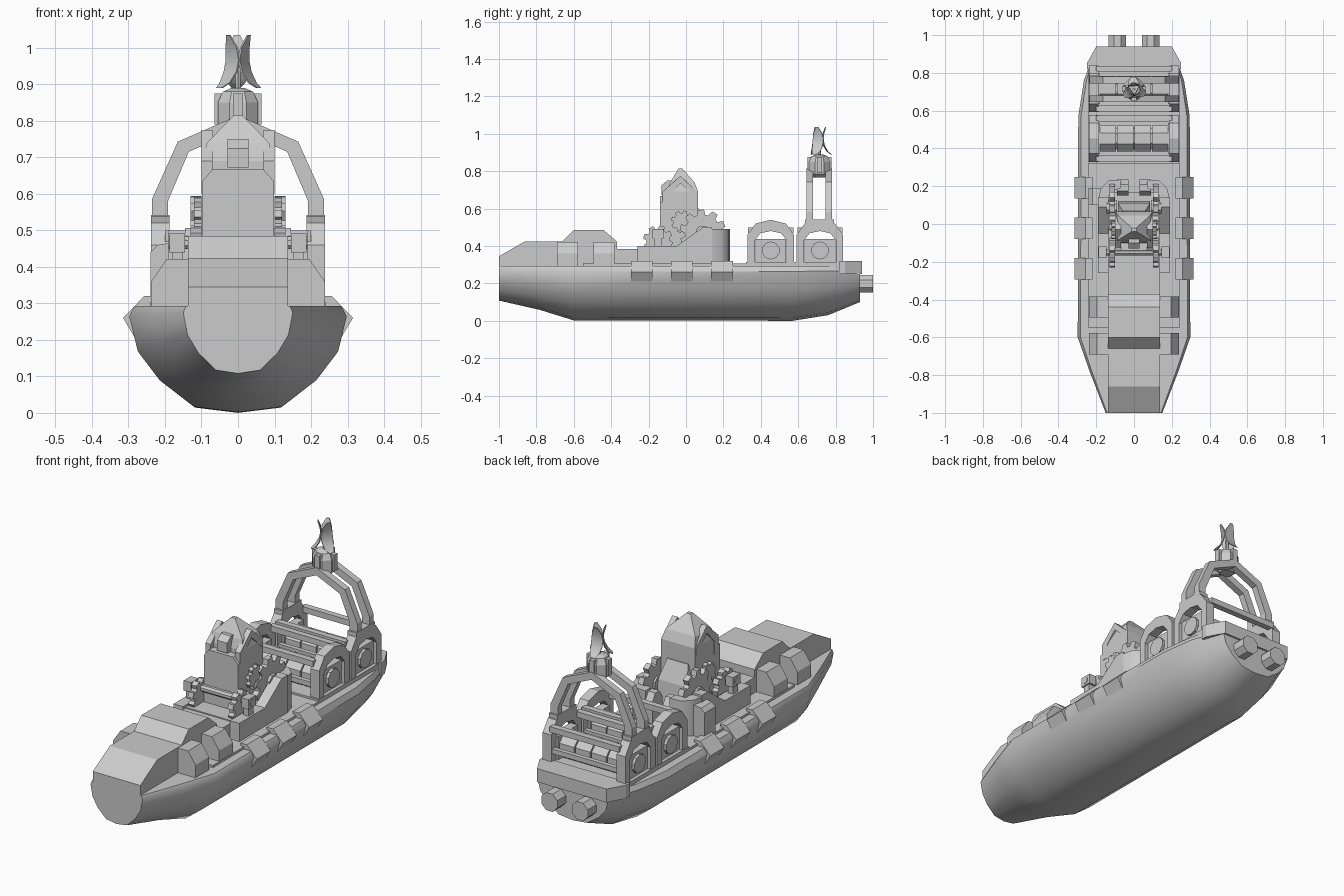
import bpy, bmesh, math

if "Cube" in bpy.data.objects:
    bpy.data.objects.remove(bpy.data.objects["Cube"])


def finish(name, bm, smooth=None):
    bmesh.ops.recalc_face_normals(bm, faces=bm.faces[:])
    me = bpy.data.meshes.new(name)
    bm.to_mesh(me)
    bm.free()
    ob = bpy.data.objects.new(name, me)
    bpy.context.collection.objects.link(ob)
    if smooth:
        bpy.ops.object.select_all(action='DESELECT')
        ob.select_set(True)
        bpy.context.view_layer.objects.active = ob
        bpy.ops.object.shade_smooth_by_angle(angle=math.radians(smooth))
    return ob


def loft(name, rings, smooth=None):
    bm = bmesh.new()
    vs = [[bm.verts.new(p) for p in r] for r in rings]
    n = len(vs[0])
    for a, b in zip(vs, vs[1:]):
        for i in range(n):
            bm.faces.new((a[i], a[(i + 1) % n], b[(i + 1) % n], b[i]))
    bm.faces.new(vs[0])
    bm.faces.new(vs[-1])
    return finish(name, bm, smooth)


def prism(name, pts, axis, a, b, smooth=None):
    # pts are (y,z) for x, (x,z) for y, (x,y) for z
    put = {'x': lambda p, t: (t, p[0], p[1]),
           'y': lambda p, t: (p[0], t, p[1]),
           'z': lambda p, t: (p[0], p[1], t)}[axis]
    return loft(name, [[put(p, t) for p in pts] for t in (a, b)], smooth)


def box(name, x0, x1, y0, y1, z0, z1):
    return prism(name, [(x0, y0), (x1, y0), (x1, y1), (x0, y1)], 'z', z0, z1)


def ngon(cy, cz, r, n, rot=0.5):
    return [(cy + r * math.cos(2 * math.pi * (i + rot) / n),
             cz + r * math.sin(2 * math.pi * (i + rot) / n)) for i in range(n)]


def gear(cy, cz, r, teeth):
    pts = []
    for i in range(teeth):
        for f, k in ((0, .78), (.3, .78), (.42, 1), (.85, 1)):
            a = 2 * math.pi * (i + f) / teeth
            pts.append((cy + r * k * math.cos(a), cz + r * k * math.sin(a)))
    return pts


def both(half):
    return half + [(-x, z) for x, z in reversed(half) if x > 0]


# hull: one section scaled along the length
half = [(0, 0), (.4, .05), (.72, .3), (.92, .57), (1, .9), (.95, 1)]
stations = [(-1, .15, .108, .293), (-.78, .235, .058, .293), (-.6, .298, .002, .293),
            (.57, .295, 0, .293), (.76, .265, .03, .293), (.93, .205, .1, .28)]
loft('hull', [[(x * w, y, b + z * (t - b)) for x, z in both(half)]
              for y, w, b, t in stations], 40)

# decks and stern platform
box('mid_deck', -.24, .24, -.55, .34, .27, .305)
box('rear_deck', -.24, .24, .32, .85, .27, .315)
prism('stern_platform', [(-.25, .82), (.25, .82), (.25, .85), (.2, .94), (-.2, .94), (-.25, .85)],
      'z', .25, .32)

# front cabin
prism('cabin', [(-1, .285), (-1, .345), (-.86, .425), (-.66, .425), (-.6, .485), (-.44, .485),
                (-.37, .425), (-.37, .385), (-.2, .385), (-.2, .285)], 'x', -.137, .137)

for s in (1, -1):
    # side lockers, fenders, exhaust pipes
    for y in (-.69, -.495):
        prism('side_locker', [(s * .13, .28), (s * .238, .28), (s * .238, .36), (s * .195, .422),
                              (s * .13, .422)], 'y', y, y + .112)
    for y in (-.295, -.08, .135):
        prism('fender', [(s * .22, .32), (s * .257, .32), (s * .315, .26), (s * .285, .21),
                         (s * .24, .25)], 'y', y, y + .115)
    prism('exhaust', ngon(s * .088, .198, .05, 8), 'y', .85, 1)

    # tub walls around the tower
    prism('tub_wall', [(-.26, .3), (-.26, .4), (-.05, .4), (.09, .5), (.14, .5), (.14, .3)],
          'x', s * .135, s * .19)
    loft('tub_back', [[(s * .19, .13, z), (s * .175, .19, z), (s * .135, .23, z), (s * .07, .235, z),
                       (s * .07, .19, z), (s * .125, .17, z), (s * .14, .13, z)] for z in (.3, .49)], 45)

    # gears and axle blocks
    prism('front_gear', gear(-.15, .43, .08, 8), 'x', s * .1, s * .13)
    prism('rear_gear', gear(.09, .47, .125, 10), 'x', s * .1, s * .13)
    prism('link_gear', gear(-.02, .53, .06, 8), 'x', s * .1, s * .12)
    prism('gear_hub', ngon(.09, .47, .04, 8), 'x', s * .09, s * .145)
    box('axle_block', s * .145, s * .187, -.18, -.12, .44, .492)
    box('axle_post', s * .15, s * .18, -.17, -.13, .3, .45)
    prism('rear_pod', [(.15, .3), (.15, .44), (.175, .48), (.21, .48), (.235, .44), (.235, .3)],
          'x', s * .03, s * .09)

prism('front_axle', ngon(-.15, .466, .018, 8), 'x', -.19, .19)
box('tub_floor', -.15, .15, -.24, .17, .29, .39)
prism('side_hatch', [(-.24, .3), (-.24, .44), (-.22, .46), (-.19, .465), (-.14, .465), (-.14, .3)],
      'y', .1, .19)

# tower with pointed roof, front plate and sight
def ring(w, y0, y1, z):
    return [(-w, y0, z), (w, y0, z), (w, y1, z), (-w, y1, z)]

loft('tower', [ring(.098, -.1, .065, .36), ring(.098, -.1, .065, .69),
               ring(.085, -.085, .045, .74), ring(.012, -.04, -.02, .815)])
loft('tower_back', [ring(.085, .05, .12, .38), ring(.085, .05, .11, .5), ring(.06, .05, .07, .6)])
prism('tower_front_plate', [(-.098, .39), (.098, .39), (.098, .635), (.07, .667), (-.07, .667),
                            (-.098, .635)], 'y', -.14, -.09)
prism('tower_sight', [(-.13, .672), (-.13, .725), (-.1, .75), (-.05, .75), (-.05, .672)],
      'x', -.029, .029)
for s in (1, -1):
    prism('tower_side_band', [(-.125, .6), (-.125, .69), (-.03, .775), (.06, .69), (.06, .65),
                              (-.03, .735), (-.09, .67), (-.09, .6)], 'x', s * .07, s * .1)

# two roller stations with arched side frames
def arch(c, w, z0, z1, z2, z3):
    return [(c - w, z0), (c - w, z1), (c - w * .65, z2), (c, z3), (c + w * .65, z2), (c + w, z1), (c + w, z0)]

for c in (.453, .716):
    frame = arch(c, .124, .3, .46, .52, .54) + arch(c, .085, .3, .43, .468, .48)[::-1]
    for s in (1, -1):
        prism('arch_frame', frame, 'x', s * .188, s * .238)
        box('roller_mount', s * .18, s * .222, c - .082, c + .082, .3, .437)
        prism('roller_hub', ngon(c, .376, .048, 10), 'x', s * .21, s * .236)
    for i in range(4):
        x = -.182 + i * .0925
        prism('roller', ngon(c, .37, .074, 8), 'x', x, x + .086)
    prism('roller_shaft', ngon(c, .37, .06, 8), 'x', -.19, .19)
    for dy in (-.105, .105):
        box('cross_bar', -.2, .2, c + dy - .016, c + dy + .016, .47, .5)
        box('lower_bar', -.2, .2, c + dy - .012, c + dy + .012, .36, .385)

# overhead hoops
outer = [(.236, .5), (.236, .585), (.165, .743), (0, .815)]
inner = [(0, .775), (.135, .715), (.192, .58), (.192, .5)]
hoop = outer + [(-x, z) for x, z in outer[-2::-1]] + [(-x, z) for x, z in inner[:0:-1]] + inner
for y in (.645, .745):
    prism('hoop', hoop, 'y', y, y + .035)
for s in (1, -1):
    box('hoop_foot', s * .188, s * .238, .635, .79, .5, .542)

# beacon housing
def disc(r, z, n=8):
    return [(x, y, z) for x, y in ngon(0, .714, r, n)]

loft('beacon', [disc(.035, .765), disc(.06, .785), disc(.06, .85), disc(.045, .88), disc(.02, .89)])
for k in range(4):
    a = k * math.pi / 2
    cx, cy = .05 * math.cos(a), .714 + .05 * math.sin(a)
    box('beacon_rib', cx - .014, cx + .014, cy - .014, cy + .014, .79, .875)
prism('beacon_stem', ngon(0, .714, .008, 6), 'z', .88, .95)

# three curved petals on top
curve = [(.06, .89, .012), (.04, .905, .024), (.022, .935, .03), (.015, .965, .031),
         (.018, 1.0, .026), (.03, 1.035, .008)]
for k in range(3):
    a = math.radians(-25 + 120 * k)
    c, s = math.cos(a), math.sin(a)
    rows = []
    for r, z, w in curve:
        loc = [(r, -w), (r + .005, -w), (r + .005, w), (r, w)]
        rows.append([(u * c - v * s, .714 + u * s + v * c, z) for u, v in loc])
    loft('petal', rows, 40)
